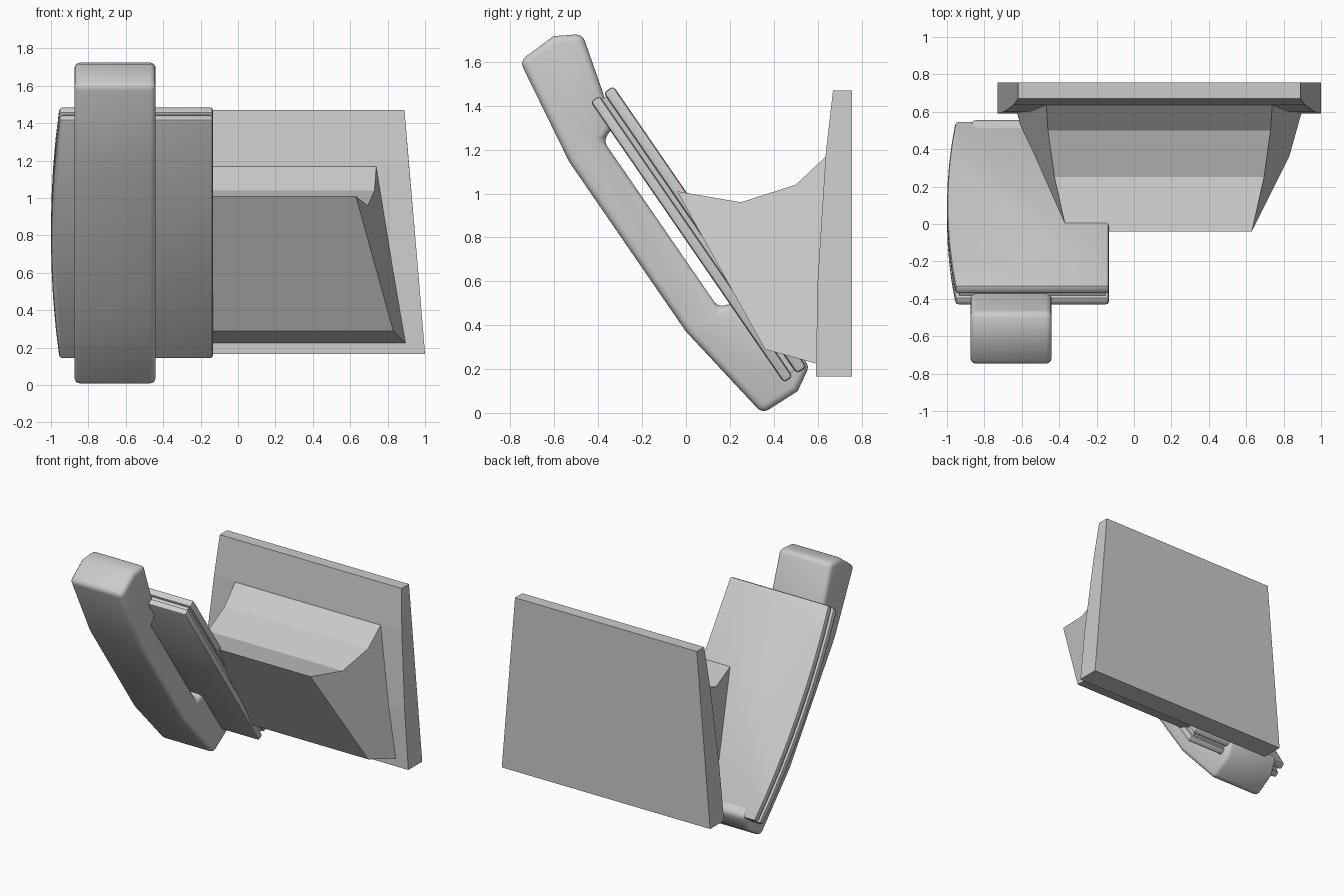
import bpy, bmesh

if "Cube" in bpy.data.objects:
    bpy.data.objects.remove(bpy.data.objects["Cube"])

# Tilted frame shared by cradle and handset: u runs down the slope, n points backward
def tilt(x, u, n):
    d = u - 0.775
    return (x, 0.567 * d + 0.824 * n, -0.824 * d + 0.567 * n)

def loft(name, ring_a, ring_b, bevel=0, segments=2):
    """Solid between two matching rings, with optional rounded edges."""
    bm = bmesh.new()
    a = [bm.verts.new(p) for p in ring_a]
    b = [bm.verts.new(p) for p in ring_b]
    bm.faces.new(a)
    bm.faces.new(b[::-1])
    for i in range(len(a)):
        j = (i + 1) % len(a)
        bm.faces.new((a[i], b[i], b[j], a[j]))
    bmesh.ops.recalc_face_normals(bm, faces=bm.faces)
    mesh = bpy.data.meshes.new(name)
    bm.to_mesh(mesh)
    bm.free()
    ob = bpy.data.objects.new(name, mesh)
    bpy.context.collection.objects.link(ob)
    if bevel:
        m = ob.modifiers.new("round", 'BEVEL')
        m.width, m.segments = bevel, segments
        m.limit_method, m.angle_limit = 'ANGLE', 0.6
        bpy.ops.object.select_all(action='DESELECT')
        ob.select_set(True)
        bpy.context.view_layer.objects.active = ob
        bpy.ops.object.modifier_apply(modifier="round")
        bpy.ops.object.shade_smooth_by_angle(angle=0.6)
    return ob

# Handset: symmetric C-shaped profile in (u, n)
half = [(0.47, 0.21), (0.975, 0.285), (0.982, 0.475), (0.915, 0.59),
        (0.64, 0.515), (0.48, 0.46), (0.465, 0.393)]
profile = half + [(-u, n) for u, n in reversed(half)]
loft("handset", [tilt(-0.875, u, n) for u, n in profile],
     [tilt(-0.44, u, n) for u, n in profile], 0.032, 3)

# Cradle plate: two rounded slabs on a recessed core, left edge gently bowed
def cradle_outline(inset):
    lo, hi = -0.64 + inset, 0.915 - inset
    right = -0.133 - inset
    pts = [(right, lo), (right, hi)]
    for i in range(9):
        t = 1 - i / 4
        pts.append((-0.955 - 0.045 * (1 - t * t) + inset,
                    (lo + hi) / 2 + t * (hi - lo) / 2))
    return pts

for name, inset, n0, n1, bevel in [("cradle_front", 0, 0.445, 0.495, 0.016),
                                   ("cradle_core", 0.02, 0.48, 0.54, 0),
                                   ("cradle_back", 0, 0.517, 0.572, 0.016)]:
    outline = cradle_outline(inset)
    loft(name, [tilt(x, u, n0) for x, u in outline],
         [tilt(x, u, n1) for x, u in outline], bevel)

# Parts symmetric about the wall plate's centre line: rows of (half width, y, z)
CX = 0.135
def symmetric(name, rows):
    loft(name, [(CX - w, y, z) for w, y, z in rows],
         [(CX + w, y, z) for w, y, z in rows])

# Bracket block with a dished top
symmetric("bracket", [(0.495, -0.04, 1.01), (0.56, 0.25, 0.96), (0.595, 0.50, 1.04),
                      (0.605, 0.65, 1.18), (0.765, 0.61, 0.22), (0.695, 0.36, 0.29)])

# Wall plate, thicker and wider toward the bottom
symmetric("wall_plate", [(0.755, 0.67, 1.47), (0.779, 0.637, 1.18), (0.829, 0.60, 0.6),
                         (0.865, 0.592, 0.167), (0.865, 0.757, 0.167), (0.755, 0.757, 1.47)])
